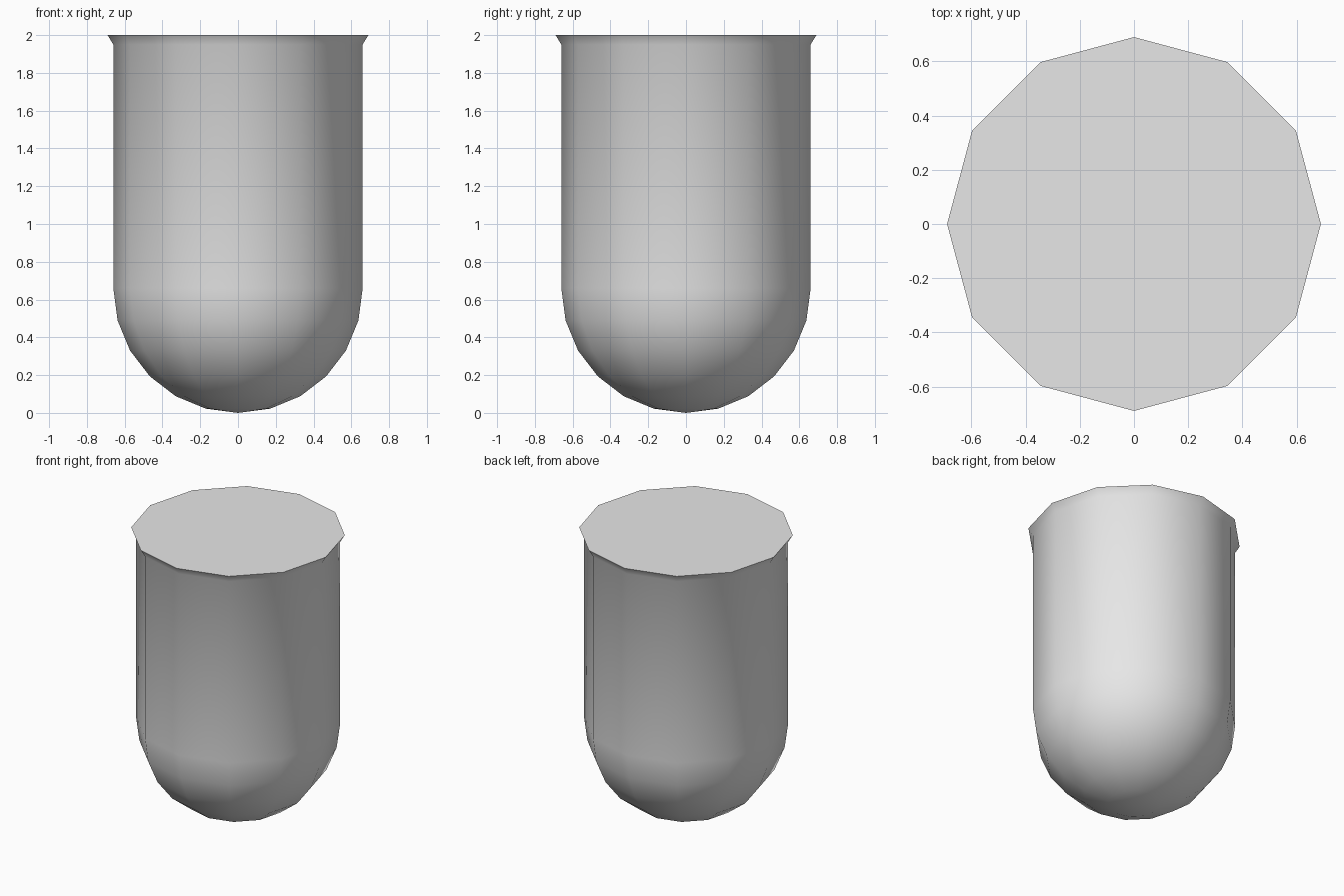
import bpy
import bmesh
import math

cube = bpy.data.objects.get("Cube")
if cube:
    bpy.data.objects.remove(cube, do_unlink=True)

SIDES = 12
R = 0.66
RIM_R = 0.69
RIM_Z = 1.95
TOP_Z = 2.0

# Plain grey material
grey = bpy.data.materials.new("light grey")
grey.use_nodes = True
grey.diffuse_color = (0.8, 0.8, 0.8, 1)
grey.node_tree.nodes["Principled BSDF"].inputs["Base Color"].default_value = (0.8, 0.8, 0.8, 1)

# Profile from the lowest dome ring to the flared rim
profile = []
for deg in (75, 60, 45, 30, 15, 0):
    a = math.radians(deg)
    profile.append((R * math.cos(a), R - R * math.sin(a)))
profile += [(R, RIM_Z), (RIM_R, TOP_Z)]

bm = bmesh.new()
rings = []
for r, z in profile:
    ring = []
    for i in range(SIDES):
        a = math.tau * i / SIDES
        ring.append(bm.verts.new((r * math.cos(a), r * math.sin(a), z)))
    rings.append(ring)

# Dome tip, side bands and flat lid
tip = bm.verts.new((0, 0, 0))
for i in range(SIDES):
    j = (i + 1) % SIDES
    bm.faces.new((tip, rings[0][j], rings[0][i]))
    for low, high in zip(rings, rings[1:]):
        bm.faces.new((low[i], low[j], high[j], high[i]))
bm.faces.new(rings[-1])
bmesh.ops.recalc_face_normals(bm, faces=bm.faces)

# Smooth the dome and walls, keep lid and rim crisp
for f in bm.faces:
    f.smooth = True
for e in bm.edges:
    if e.calc_face_angle(0) > math.radians(30.5):
        e.smooth = False

# A few crisp vertical corners on the wall
for i in (0, 2, 4, 11):
    e = bm.edges.get((rings[5][i], rings[6][i]))
    e.smooth = False

mesh = bpy.data.meshes.new("round_bottomed_body")
bm.to_mesh(mesh)
bm.free()
mesh.materials.append(grey)
body = bpy.data.objects.new("round_bottomed_body", mesh)
bpy.context.collection.objects.link(body)
